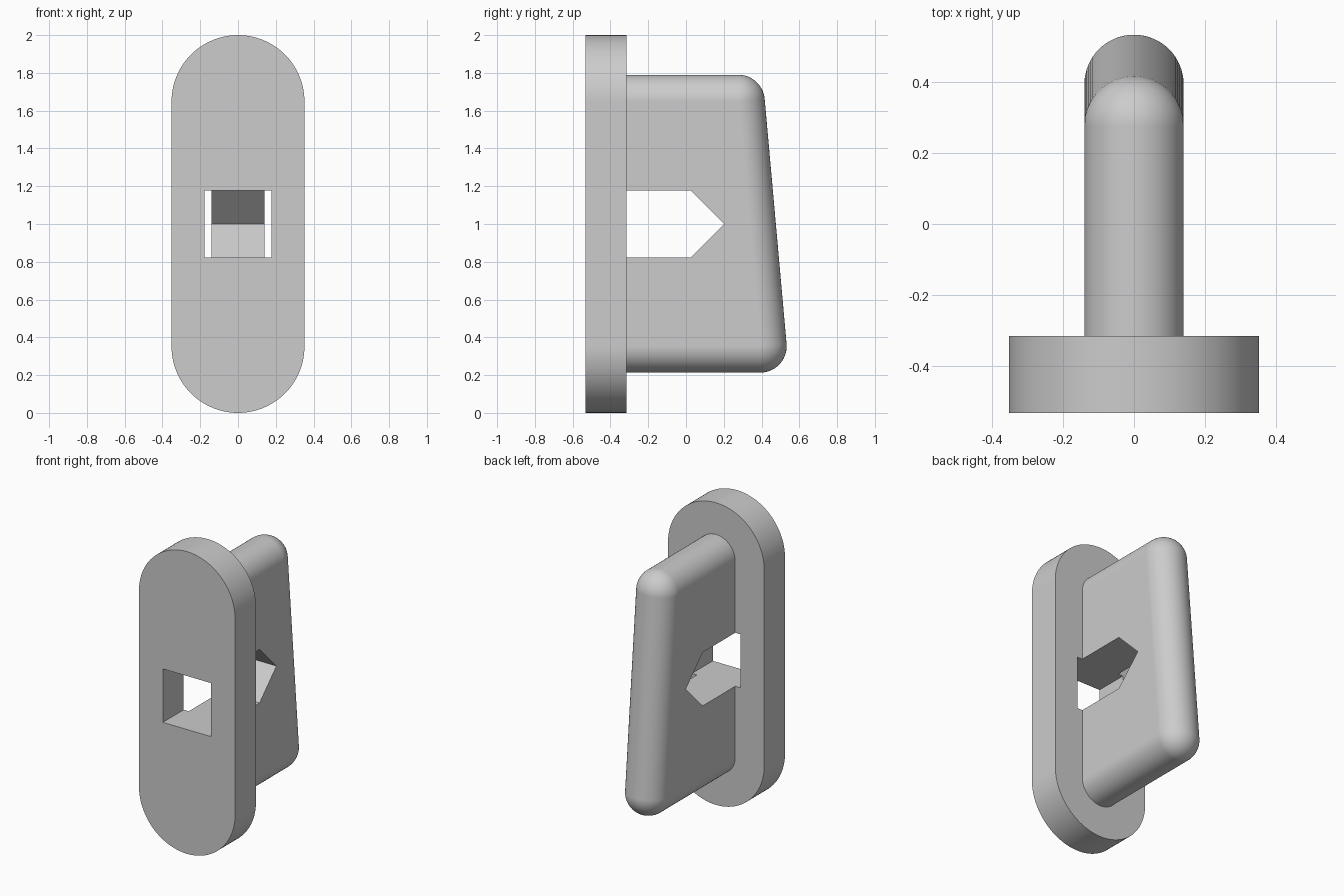
import bpy, bmesh, math
from mathutils import Vector

cube = bpy.data.objects.get("Cube")
if cube:
    bpy.data.objects.remove(cube, do_unlink=True)

FRONT, BACK = -0.533, -0.315       # plate faces in y
PLATE_R, FIN_R, SLOT = 0.352, 0.14, 0.177

grey = bpy.data.materials.new("light grey")
grey.use_nodes = True
grey.diffuse_color = (0.604, 0.604, 0.604, 1)
grey.node_tree.nodes["Principled BSDF"].inputs["Base Color"].default_value = grey.diffuse_color


def make_object(name, bm):
    bmesh.ops.recalc_face_normals(bm, faces=bm.faces)
    mesh = bpy.data.meshes.new(name)
    bm.to_mesh(mesh)
    bm.free()
    mesh.materials.append(grey)
    obj = bpy.data.objects.new(name, mesh)
    bpy.context.collection.objects.link(obj)
    return obj


def prism(name, points, direction):
    """Extrude a closed outline along a direction."""
    bm = bmesh.new()
    face = bm.faces.new([bm.verts.new(p) for p in points])
    out = bmesh.ops.extrude_face_region(bm, geom=[face])
    moved = [v for v in out["geom"] if isinstance(v, bmesh.types.BMVert)]
    bmesh.ops.translate(bm, verts=moved, vec=direction)
    return make_object(name, bm)


def stadium(radius, low, high, y, steps):
    """Upright outline with round ends centred at heights low and high."""
    points = []
    for centre, start in ((high, 0), (low, math.pi)):
        for i in range(steps + 1):
            a = start + math.pi * i / steps
            points.append(Vector((radius * math.cos(a), y, centre + radius * math.sin(a))))
    return points


def ball(radius, y, z, steps):
    """Points of a ball whose poles lie on the x axis."""
    points = [Vector((-radius, y, z)), Vector((radius, y, z))]
    for i in range(1, steps):
        x, ring = -radius * math.cos(math.pi * i / steps), radius * math.sin(math.pi * i / steps)
        for j in range(2 * steps):
            a = math.pi * j / steps
            points.append(Vector((x, y + ring * math.cos(a), z + ring * math.sin(a))))
    return points


# Mounting plate
plate = prism("mounting_plate", stadium(PLATE_R, PLATE_R, 2 - PLATE_R, FRONT, 48),
              (0, BACK - FRONT, 0))

# Fin: hull of a round-ended root and two corner balls
low, high = 0.353, 1.65
bm = bmesh.new()
for p in (stadium(FIN_R, low, high, BACK, 32)
          + ball(FIN_R, 0.393, low, 32) + ball(FIN_R, 0.277, high, 32)):
    bm.verts.new(p)
bmesh.ops.convex_hull(bm, input=bm.verts[:])
bmesh.ops.delete(bm, geom=[v for v in bm.verts if not v.link_faces], context="VERTS")
bmesh.ops.dissolve_limit(bm, angle_limit=math.radians(0.2), verts=bm.verts[:], edges=bm.edges[:])
fin = make_object("fin", bm)

# Pointed slot through both parts
slot_points = [(-SLOT, y, z) for y, z in (
    (-0.7, 1 - SLOT), (0.025, 1 - SLOT), (0.202, 1), (0.025, 1 + SLOT), (-0.7, 1 + SLOT))]
cutter = prism("slot_cutter", slot_points, (2 * SLOT, 0, 0))
cutter.hide_render = True

for obj in (plate, fin):
    bpy.ops.object.select_all(action="DESELECT")
    obj.select_set(True)
    bpy.context.view_layer.objects.active = obj
    cut = obj.modifiers.new("slot", "BOOLEAN")
    cut.operation, cut.solver, cut.object = "DIFFERENCE", "EXACT", cutter
    bpy.ops.object.modifier_apply(modifier=cut.name)
    bpy.ops.object.shade_smooth_by_angle(angle=math.radians(30))
    obj.modifiers.new("clean shading", "WEIGHTED_NORMAL").keep_sharp = True

bpy.data.objects.remove(cutter, do_unlink=True)
